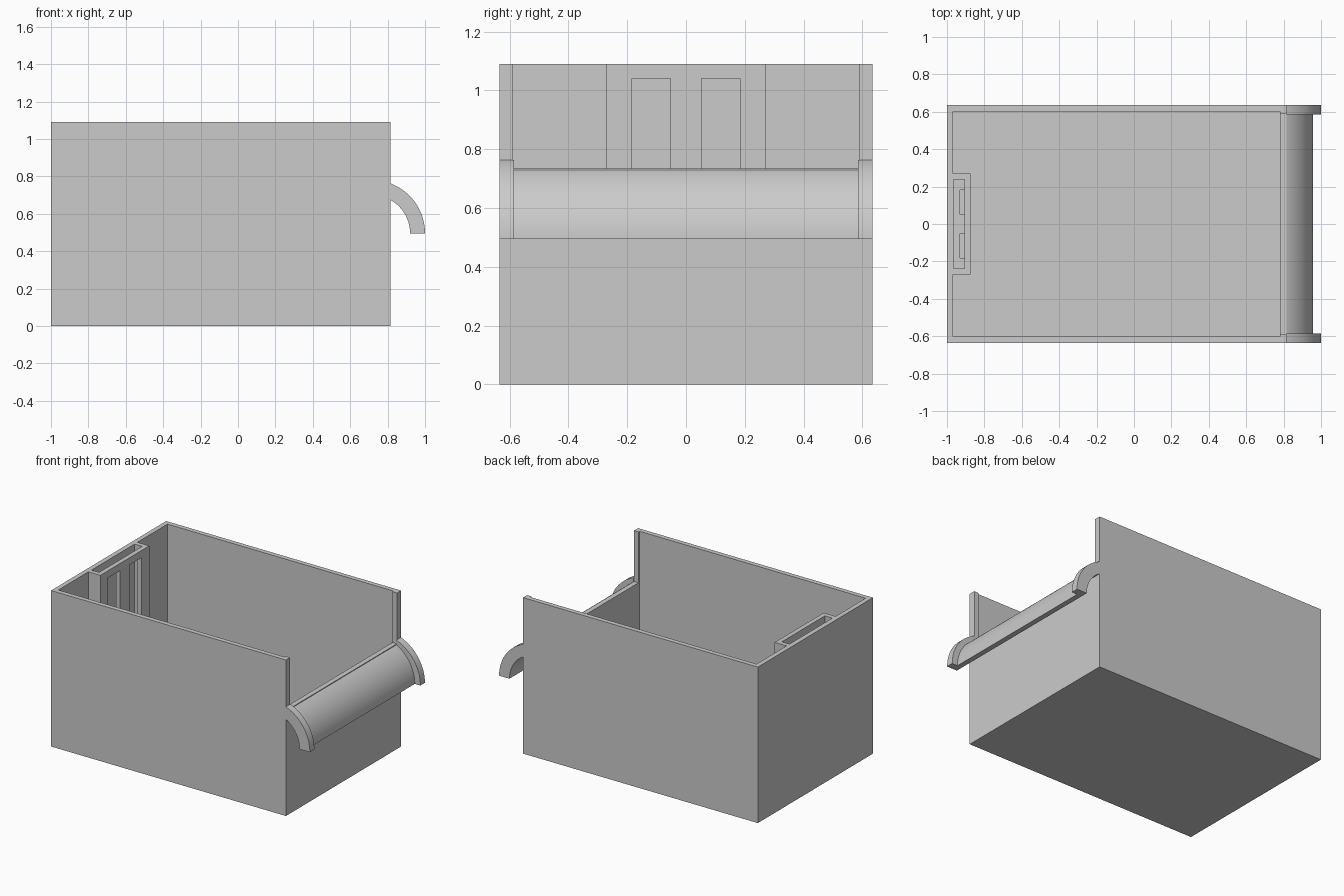
import bpy, bmesh, math

cube = bpy.data.objects.get("Cube")
if cube:
    bpy.data.objects.remove(cube, do_unlink=True)

grey = bpy.data.materials.new("light grey plastic")
grey.use_nodes = True
COLOUR = (0.6, 0.6, 0.6, 1)
grey.diffuse_color = COLOUR
grey.node_tree.nodes["Principled BSDF"].inputs["Base Color"].default_value = COLOUR


def finish(name, bm):
    bmesh.ops.recalc_face_normals(bm, faces=bm.faces)
    mesh = bpy.data.meshes.new(name)
    bm.to_mesh(mesh)
    bm.free()
    mesh.materials.append(grey)
    obj = bpy.data.objects.new(name, mesh)
    bpy.context.collection.objects.link(obj)
    return obj


def box(name, x, y, z):
    bm = bmesh.new()
    bmesh.ops.create_cube(bm, size=1)
    for v in bm.verts:
        v.co = [r[0] if c < 0 else r[1] for c, r in zip(v.co, (x, y, z))]
    return finish(name, bm)


def cut(obj, *ranges):
    cutter = box("cutter", *ranges)
    cutter.hide_render = True
    mod = obj.modifiers.new("cut", "BOOLEAN")
    mod.operation = "DIFFERENCE"
    mod.solver = "EXACT"
    mod.object = cutter
    bpy.context.view_layer.objects.active = obj
    bpy.ops.object.modifier_apply(modifier=mod.name)
    bpy.data.objects.remove(cutter, do_unlink=True)


def arc(cx, radius, x_start, steps=24):
    """Quarter-like arc from the wall down to the lip height."""
    top = math.acos((x_start - cx) / radius)
    return [(cx + radius * math.cos(top * (1 - i / steps)),
             LIP_Z + radius * math.sin(top * (1 - i / steps)))
            for i in range(steps + 1)]


def curved_strip(name, outer, inner, y0, y1):
    bm = bmesh.new()
    profile = outer + inner[::-1]
    face = bm.faces.new([bm.verts.new((x, y0, z)) for x, z in profile])
    ext = bmesh.ops.extrude_face_region(bm, geom=[face])["geom"]
    bmesh.ops.translate(bm, vec=(0, y1 - y0, 0),
                        verts=[v for v in ext if isinstance(v, bmesh.types.BMVert)])
    obj = finish(name, bm)
    bpy.ops.object.select_all(action="DESELECT")
    obj.select_set(True)
    bpy.context.view_layer.objects.active = obj
    bpy.ops.object.shade_smooth_by_angle(angle=math.radians(30))
    return obj


HALF_W, HEIGHT, END_X, LIP_Z = 0.635, 1.09, 0.815, 0.495

# Open bin with a lowered end wall
bin_body = box("bin_body", (-1, END_X), (-HALF_W, HALF_W), (0, HEIGHT))
cut(bin_body, (-0.967, 0.78), (-0.602, 0.602), (0.035, 1.3))
cut(bin_body, (0.7, 0.9), (-0.59, 0.59), (0.735, 1.3))

# Slotted pocket on the inside of the far end wall
pocket = box("slotted_pocket", (-0.967, -0.875), (-0.27, 0.27), (0.035, HEIGHT))
cut(pocket, (-0.966, -0.907), (-0.238, 0.238), (0.1, 1.3))
for side in (-1, 1):
    cut(pocket, (-0.93, -0.8), sorted((side * 0.052, side * 0.183)), (0.06, 1.04))

# Curved pouring lip with a raised rim at each end
underside = arc(0.714, 0.206, END_X)
curved_strip("pouring_lip", arc(0.692, 0.265, END_X), underside, -0.585, 0.585)
rim = arc(0.714, 0.286, END_X)
for side, label in ((1, "back"), (-1, "front")):
    curved_strip(label + "_lip_rim", rim, underside, side * 0.585, side * HALF_W)
